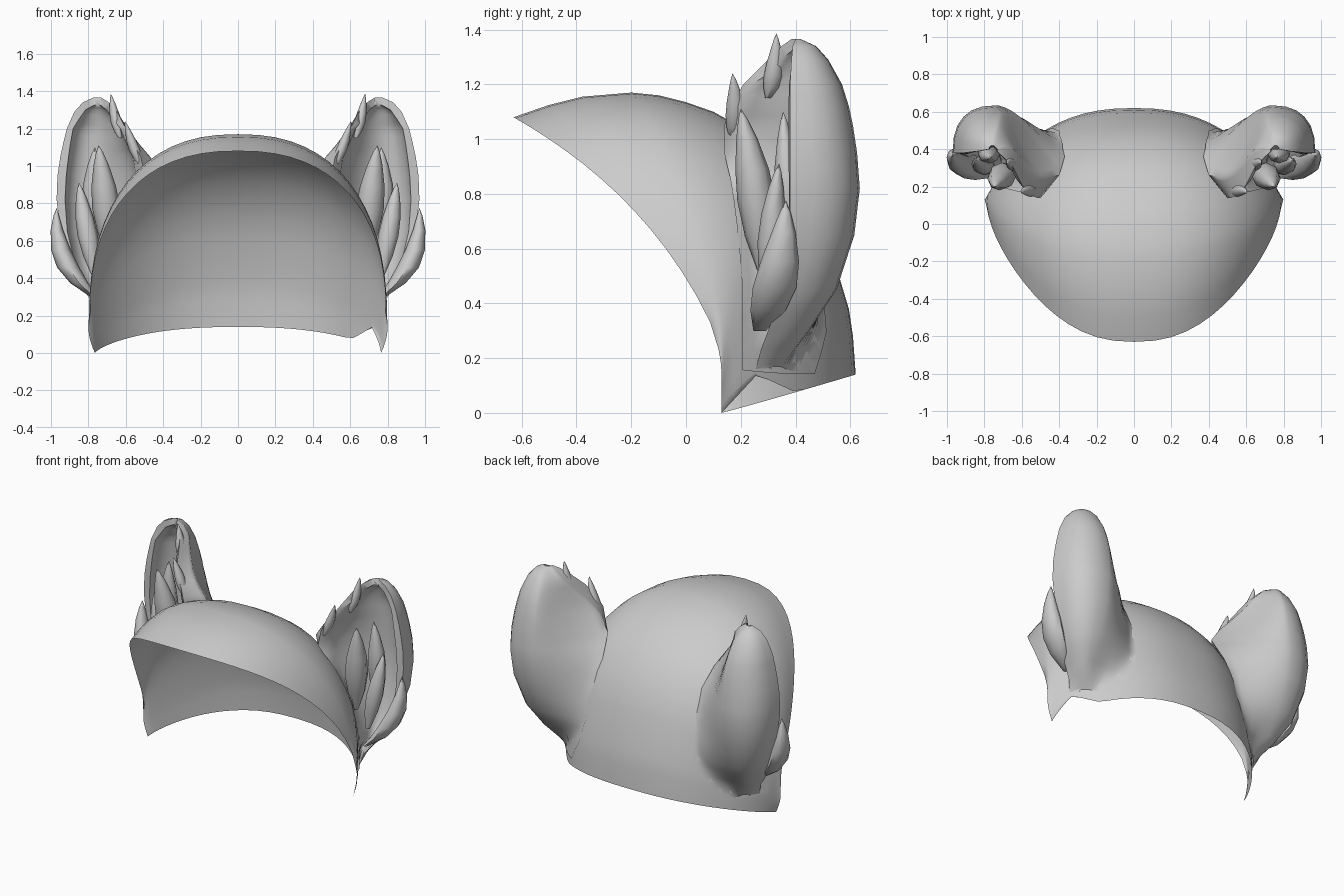
import bpy, bmesh, math
from mathutils import Vector
from mathutils.bvhtree import BVHTree

if "Cube" in bpy.data.objects:
    bpy.data.objects.remove(bpy.data.objects["Cube"])

grey = bpy.data.materials.new("soft_grey")
grey.diffuse_color = (0.6, 0.6, 0.6, 1)
grey.use_nodes = True
grey.node_tree.nodes["Principled BSDF"].inputs["Base Color"].default_value = grey.diffuse_color


def finish(bm, name, angle=60):
    me = bpy.data.meshes.new(name)
    bm.to_mesh(me)
    ob = bpy.data.objects.new(name, me)
    bpy.context.collection.objects.link(ob)
    me.materials.append(grey)
    bpy.ops.object.select_all(action='DESELECT')
    ob.select_set(True)
    bpy.context.view_layer.objects.active = ob
    bpy.ops.object.shade_smooth_by_angle(angle=math.radians(angle))
    return ob


def loft(bm, rings, closed):
    rows = [[bm.verts.new(p) for p in r] for r in rings]
    for a, b in zip(rows, rows[1:]):
        n = len(a)
        for i in range(n if closed else n - 1):
            j = (i + 1) % n
            bm.faces.new((a[i], a[j], b[j], b[i]))
    return rows


# Hood shell: ribs fanned from the side corners along a centre profile (y, z)
profile = [(-.63, 1.08), (-.5, 1.125), (-.38, 1.155), (-.2, 1.17), (-.1, 1.16),
           (0, 1.135), (.1, 1.1), (.2, 1.045), (.29, .985), (.36, .915), (.43, .825),
           (.48, .735), (.53, .62), (.565, .48), (.595, .38), (.61, .28), (.62, .14)]
ribs = []
SEG = 32
for k, (py, pz) in enumerate(profile):
    t = k / (len(profile) - 1)
    oz = 0.21 * (1 - t)
    half = 0.765 + 0.025 * (1 - t) + 0.02 * math.sin(math.pi * t)
    rib = []
    for i in range(SEG + 1):
        a = math.pi * i / SEG
        c, s = math.cos(a), max(math.sin(a), 0)
        x = math.copysign(abs(c) ** .85, c) * half
        y = .13 + (py - .13) * s ** ((1.2 + .5 * s) * (1 - t) + 1.4 * t)
        z = oz + (pz - oz) * s ** (.85 + .6 * t ** 6)
        if x > .5 and y > .13:      # notched hem on one side
            z = max(z, min((y - .13) * 1.08, .14 - (y - .26) * .46))
        rib.append(Vector((x, y, z)))
    ribs.append(rib)
bm = bmesh.new()
loft(bm, ribs, False)
bmesh.ops.remove_doubles(bm, verts=bm.verts[:], dist=.0005)
bmesh.ops.recalc_face_normals(bm, faces=bm.faces[:])
tree = BVHTree.FromBMesh(bm)
finish(bm, "hood_shell")

CENTRE = Vector((0, .13, .33))


def keep_outside(bm):
    """Rest every vertex that would poke through on the shell surface."""
    for v in bm.verts:
        d = v.co - CENTRE
        hit = tree.ray_cast(CENTRE, d.normalized())[0]
        if hit and (hit - CENTRE).length * 1.01 > d.length:
            v.co = CENTRE + (hit - CENTRE) * 1.01


def pair(build, name):
    for side, label in ((1, "right"), (-1, "left")):
        bm = bmesh.new()
        build(bm)
        keep_outside(bm)
        for v in bm.verts:
            v.co.x *= side
        bmesh.ops.remove_doubles(bm, verts=bm.verts[:], dist=.0005)
        bmesh.ops.recalc_face_normals(bm, faces=bm.faces[:])
        finish(bm, label + "_" + name)


# Ear levels: z, then xy of outer rim, back ridge, inner rim and flank foot
levels = [(.17, .70, .25, .62, .35, .70, .20, .45, .42),
          (.30, .80, .30, .70, .45, .72, .20, .40, .48),
          (.45, .89, .35, .72, .55, .68, .20, .38, .48),
          (.65, .95, .38, .73, .615, .60, .18, .37, .43),
          (.82, .97, .38, .73, .635, .53, .16, .37, .36),
          (.95, .965, .38, .725, .625, .50, .14, .40, .26),
          (1.05, .95, .38, .72, .61, .52, .14, .47, .25),
          (1.12, .935, .38, .72, .595, .56, .16, .53, .28),
          (1.20, .915, .38, .725, .57, .60, .21, .59, .34),
          (1.29, .875, .385, .735, .52, .645, .30, .645, .40),
          (1.34, .83, .39, .75, .475, .69, .35, .69, .41),
          (1.365, .775, .40, .752, .42, .73, .385, .73, .40)]


def ear(bm):
    rings = []
    for z, ox, oy, kx, ky, ix, iy, qx, qy in levels:
        o, k = Vector((ox, oy, z)), Vector((kx, ky, z))
        i, q = Vector((ix, iy, z)), Vector((qx, qy, z))
        outer = []
        for n in range(7):          # rounded outer quarter
            a = math.pi / 2 * n / 6
            outer.append(Vector((kx + (ox - kx) * abs(math.cos(a)) ** .8,
                                 oy + (ky - oy) * math.sin(a) ** .8, z)))
        dx, dy = kx - qx, ky - qy
        c1 = Vector((kx - .35 * dx, ky - .08 * dy, z))
        c2 = Vector((kx - .65 * dx, qy + .3 * dy, z))
        for n in range(1, 11):      # flank sweeping onto the shell
            t = n / 10
            s = 1 - t
            outer.append(k * s ** 3 + c1 * 3 * s * s * t + c2 * 3 * s * t * t + q * t ** 3)
        outer += [q.lerp(i, t / 5) for t in range(1, 6)]
        m, a = (o + i) / 2, (o - i) / 2
        b = k - m
        low = Vector((0, 0, -.04 if z > 1.25 else 0))
        inner = [m + a * .8 * math.cos(t) + b * (.05 + .55 * math.sin(t)) + low
                 for t in (math.pi * (12 - n) / 12 for n in range(13))]
        rings.append(outer + inner)
    # extra in-between levels so the ear hugs the shell
    dense = []
    for a, b in zip(rings, rings[1:]):
        dense += [a, [p.lerp(q, .5) for p, q in zip(a, b)]]
    rows = loft(bm, dense + [rings[-1]], True)
    bm.faces.new(rows[-1])


pair(ear, "ear")


# Fur tufts: tapered leaf shapes along a bent spine
def tuft(bm, base, mid, tip, width, depth):
    base, mid, tip = Vector(base), Vector(mid), Vector(tip)
    rings = []
    for t, r in ((0, .3), (.2, .8), (.4, 1), (.6, .88), (.8, .55), (.93, .25), (1, .01)):
        p = base * (1 - t) ** 2 + mid * 2 * t * (1 - t) + tip * t * t
        rings.append([p + Vector((math.cos(q) * width * r, math.sin(q) * depth * r, 0))
                      for q in (math.tau * n / 8 for n in range(8))])
    rows = loft(bm, rings, True)
    bm.faces.new(rows[0])
    bm.faces.new(rows[-1])


tufts = {
    "inner_tall_tuft": ((.68, .28, .52), (.71, .26, .85), (.745, .20, 1.11), .075, .07),
    "inner_back_tuft": ((.76, .39, .60), (.79, .37, .85), (.765, .355, 1.10), .06, .05),
    "inner_short_tuft": ((.76, .30, .40), (.82, .31, .70), (.85, .34, .91), .055, .05),
    "outer_low_tuft": ((.77, .27, .30), (.99, .35, .47), (.97, .365, .775), .06, .08),
    "rim_low_tuft": ((.52, .17, 1.0), (.56, .19, 1.10), (.605, .17, 1.24), .03, .035),
    "rim_top_tuft": ((.63, .30, 1.15), (.655, .33, 1.24), (.68, .33, 1.385), .03, .035),
}
for name, spec in tufts.items():
    pair(lambda bm: tuft(bm, *spec), name)
